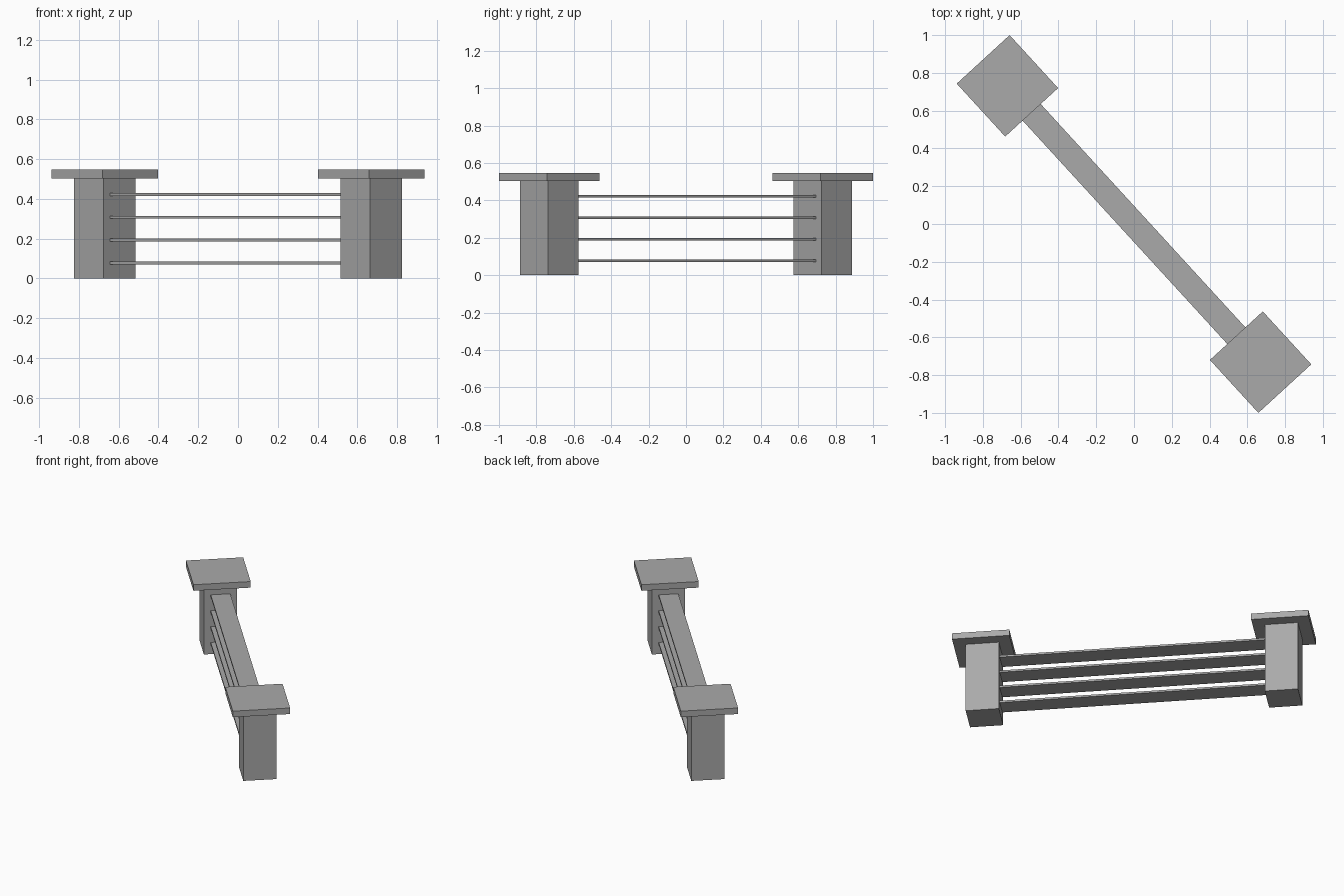
import bpy
import math
from mathutils import Matrix

if "Cube" in bpy.data.objects:
    bpy.data.objects.remove(bpy.data.objects["Cube"])

# Whole barrier runs diagonally, so parts are laid out along x and then turned
TURN = Matrix.Rotation(math.radians(-47.5), 4, 'Z')
POST_X = 0.992      # post centre along the barrier
POST = 0.22         # post side
CAP = 0.38          # cap side
POST_TOP, CAP_TOP = 0.504, 0.548

grey = bpy.data.materials.new("plain grey")
grey.diffuse_color = (0.4, 0.4, 0.4, 1.0)
grey.use_nodes = True
grey.node_tree.nodes["Principled BSDF"].inputs["Base Color"].default_value = grey.diffuse_color


def box(name, centre, size):
    bpy.ops.mesh.primitive_cube_add(size=1)
    ob = bpy.context.object
    ob.name = name
    ob.data.transform(TURN @ Matrix.Translation(centre) @ Matrix.Diagonal((*size, 1)))
    ob.data.materials.append(grey)
    return ob


# End posts with flat square caps
for side, sx in (("left", -1), ("right", 1)):
    box(f"{side}_post", (sx * POST_X, 0, POST_TOP / 2), (POST, POST, POST_TOP))
    box(f"{side}_cap", (sx * POST_X, 0, (POST_TOP + CAP_TOP) / 2),
        (CAP, CAP, CAP_TOP - POST_TOP))

# Four thin flat rails between the posts
rail_length = 2 * POST_X - POST + 0.004
for i in range(4):
    box(f"rail_{i + 1}", (0, 0, 0.078 + 0.115 * i), (rail_length, 0.13, 0.014))
